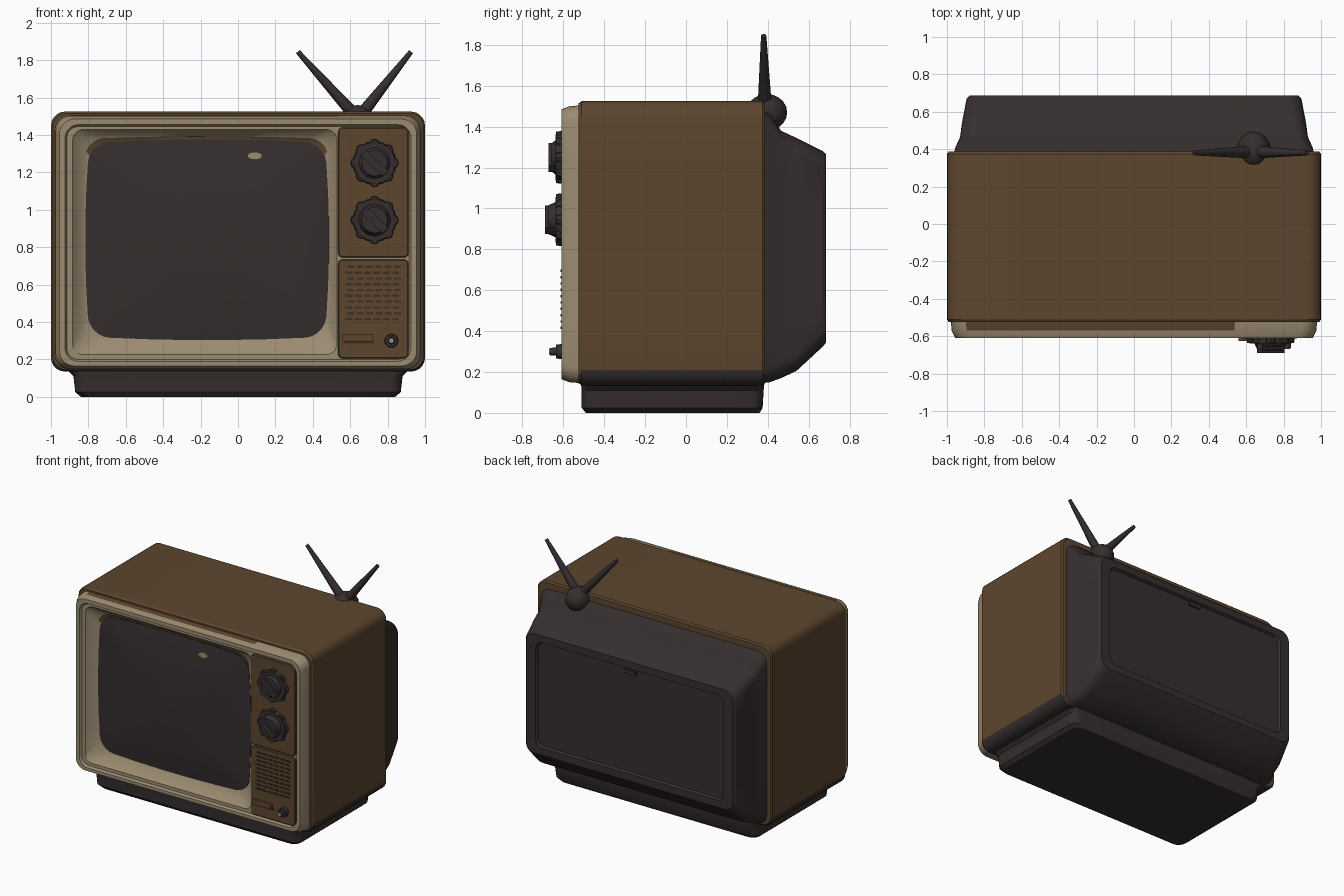
import bpy, bmesh, math
from mathutils import Matrix, Vector

cube = bpy.data.objects.get("Cube")
if cube:
    bpy.data.objects.remove(cube, do_unlink=True)


def material(name, r, g, b):
    m = bpy.data.materials.new(name)
    m.use_nodes = True
    m.diffuse_color = (r, g, b, 1)
    bsdf = next(n for n in m.node_tree.nodes if n.type == 'BSDF_PRINCIPLED')
    bsdf.inputs["Base Color"].default_value = (r, g, b, 1)
    bsdf.inputs["Roughness"].default_value = 0.8
    return m


DARK = material("charcoal", 0.036, 0.027, 0.028)
BROWN = material("walnut brown", 0.108, 0.061, 0.028)
CREAM = material("cream", 0.33, 0.26, 0.165)
SHADE = material("deep brown", 0.05, 0.028, 0.015)


def finish(name, bm, mats, rule=None, smooth=30):
    """Turn a bmesh into an object, colouring faces by an optional rule."""
    bmesh.ops.recalc_face_normals(bm, faces=bm.faces[:])
    bm.normal_update()
    if rule:
        for f in bm.faces:
            f.material_index = rule(f.normal, f.calc_center_median())
    me = bpy.data.meshes.new(name)
    bm.to_mesh(me)
    bm.free()
    for m in mats:
        me.materials.append(m)
    ob = bpy.data.objects.new(name, me)
    bpy.context.collection.objects.link(ob)
    bpy.ops.object.select_all(action='DESELECT')
    ob.select_set(True)
    bpy.context.view_layer.objects.active = ob
    bpy.ops.object.shade_smooth_by_angle(angle=math.radians(smooth))
    return ob


def ring(u0, u1, v0, v1, r, bulge=0.0, arc=5, edge=5):
    """Rounded rectangle outline; bulge pulls the corners in."""
    hu, hv, cu, cv = (u1 - u0) / 2, (v1 - v0) / 2, (u0 + u1) / 2, (v0 + v1) / 2
    pts = []
    for k, (su, sv) in enumerate([(1, 1), (-1, 1), (-1, -1), (1, -1)]):
        for i in range(arc + 1):
            a = math.pi / 2 * (k + i / arc)
            pts.append(Vector((su * (hu - r) + r * math.cos(a),
                               sv * (hv - r) + r * math.sin(a))))
    full = []
    for i, p in enumerate(pts):
        full.append(p)
        if i % (arc + 1) == arc:
            q = pts[(i + 1) % len(pts)]
            full += [p.lerp(q, j / edge) for j in range(1, edge)]
    return [(cu + p.x * (1 - bulge * (p.y / hv) ** 2),
             cv + p.y * (1 - bulge * (p.x / hu) ** 2)) for p in full]


def loft(name, sections, mats, axis='Y', rule=None, smooth=30):
    """Skin (outline, depth) sections along an axis and cap both ends."""
    bm = bmesh.new()
    rows = [[bm.verts.new((u, d, v) if axis == 'Y' else (u, v, d)) for u, v in pts]
            for pts, d in sections]
    n = len(rows[0])
    for a, b in zip(rows, rows[1:]):
        for i in range(n):
            j = (i + 1) % n
            bm.faces.new((a[i], a[j], b[j], b[i]))
    bm.faces.new(rows[0])
    bm.faces.new(rows[-1])
    return finish(name, bm, mats, rule, smooth)


def add_box(bm, x0, x1, y0, y1, z0, z1, turn=0.0):
    mid = Vector(((x0 + x1) / 2, (y0 + y1) / 2, (z0 + z1) / 2))
    mat = (Matrix.Translation(mid) @ Matrix.Rotation(turn, 4, 'Y')
           @ Matrix.Diagonal((x1 - x0, y1 - y0, z1 - z0, 1)))
    bmesh.ops.create_cube(bm, size=1, matrix=mat)


def add_rod(bm, start, end, r1, r2, sides=12):
    a, b = Vector(start), Vector(end)
    mat = Matrix.Translation((a + b) / 2) @ (b - a).to_track_quat('Z', 'Y').to_matrix().to_4x4()
    bmesh.ops.create_cone(bm, cap_ends=True, segments=sides, radius1=r1, radius2=r2,
                          depth=(b - a).length, matrix=mat)


# Cabinet shell, with its underside dark
shell = ring(-1, 1, 0.135, 1.525, 0.075)
shell_in = ring(-0.99, 0.99, 0.145, 1.515, 0.07)
loft("cabinet", [(shell_in, -0.525), (shell, -0.51), (shell, 0.375), (shell_in, 0.387)],
     [BROWN, DARK], rule=lambda n, c: int(c.z < 0.2 and n.z < -0.1))

# Plinth under the cabinet
loft("base", [(ring(-0.84, 0.84, -0.49, 0.36, 0.06), 0),
              (ring(-0.87, 0.87, -0.51, 0.375, 0.06), 0.025),
              (ring(-0.88, 0.88, -0.51, 0.38, 0.06), 0.11),
              (ring(-0.92, 0.92, -0.515, 0.384, 0.06), 0.15)], [DARK], axis='Z')

# Front bezel: raised lip, floor, then a funnel down to the screen
loft("front_bezel", [
    (ring(-0.98, 0.98, 0.145, 1.505, 0.08), -0.51),
    (ring(-0.975, 0.975, 0.15, 1.5, 0.08), -0.57),
    (ring(-0.955, 0.955, 0.165, 1.485, 0.08), -0.61),
    (ring(-0.925, 0.925, 0.19, 1.455, 0.07), -0.61),
    (ring(-0.915, 0.915, 0.2, 1.445, 0.06), -0.592),
    (ring(-0.885, 0.53, 0.225, 1.43, 0.06), -0.592),
    (ring(-0.87, 0.52, 0.24, 1.42, 0.07), -0.575),
    (ring(-0.83, 0.495, 0.295, 1.393, 0.1, 0.025), -0.538),
    (ring(-0.81, 0.48, 0.31, 1.37, 0.1, 0.035), -0.53)],
    [CREAM, BROWN],
    rule=lambda n, c: int(c.z > 1.31 and -0.545 < c.y < -0.531 and abs(c.x + 0.165) < 0.65))

# Bulging picture tube
glass = []
for s in (1, 0.85, 0.65, 0.4, 0.15):
    hx, hz = 0.652 * s, 0.537 * s
    glass.append((ring(-0.165 - hx, -0.165 + hx, 0.84 - hz, 0.84 + hz, 0.11 * s, 0.035),
                  -0.536 - 0.04 * (1 - s * s)))
loft("screen", [(glass[0][0], -0.52)] + glass, [DARK])

# Small reflection plate on the glass
bm = bmesh.new()
add_rod(bm, (0, -0.568, 0), (0, -0.56, 0), 0.02, 0.02, 16)
bmesh.ops.scale(bm, vec=(2, 1, 1), verts=bm.verts[:])
bmesh.ops.translate(bm, vec=(0.09, 0.012, 1.29), verts=bm.verts[:])
finish("screen_glint", bm, [CREAM])

# Control panels
for name, z0, z1 in (("upper_panel", 0.745, 1.44), ("lower_panel", 0.205, 0.735)):
    loft(name, [(ring(0.535, 0.912, z0, z1, 0.025), -0.585),
                (ring(0.535, 0.912, z0, z1, 0.025), -0.602),
                (ring(0.541, 0.906, z0 + 0.006, z1 - 0.006, 0.02), -0.607)], [BROWN])

# Speaker grille: rows of short slots in staggered columns
bm = bmesh.new()
for row in range(10):
    z = 0.41 + row * 0.031
    for col in range(6):
        x = 0.575 + col * 0.05 + 0.01 * (row % 2)
        add_box(bm, x, x + 0.036, -0.613, -0.605, z, z + 0.012)
finish("speaker_grille", bm, [SHADE])

# Slider and small knob below the speaker
bm = bmesh.new()
add_box(bm, 0.56, 0.72, -0.625, -0.6, 0.295, 0.335)
finish("slider", bm, [BROWN])
bm = bmesh.new()
add_box(bm, 0.565, 0.73, -0.611, -0.6, 0.285, 0.297)
finish("slider_slot", bm, [SHADE])
bm = bmesh.new()
add_rod(bm, (0.82, -0.6, 0.3), (0.82, -0.635, 0.3), 0.038, 0.034)
add_rod(bm, (0.82, -0.63, 0.3), (0.82, -0.665, 0.3), 0.02, 0.018)
finish("small_knob", bm, [DARK])
bm = bmesh.new()
add_rod(bm, (0.82, -0.664, 0.3), (0.82, -0.669, 0.3), 0.016, 0.014)
finish("small_knob_cap", bm, [CREAM])

# Two tuning dials with fluted skirts and grip bars
for name, z, front, turn in (("upper_dial", 1.25, -0.672, 0.75), ("lower_dial", 0.945, -0.69, 0.75)):
    bm = bmesh.new()
    add_rod(bm, (0.73, -0.6, z), (0.73, -0.638, z), 0.118, 0.112, 16)
    for i in range(8):
        a = math.tau * i / 8
        x, dz = 0.73 + 0.1 * math.cos(a), z + 0.1 * math.sin(a)
        add_rod(bm, (x, -0.6, dz), (x, -0.635, dz), 0.03, 0.026, 8)
    add_rod(bm, (0.73, -0.63, z), (0.73, front + 0.015, z), 0.09, 0.07, 12)
    add_box(bm, 0.65, 0.81, front, -0.63, z - 0.022, z + 0.022, turn)
    finish(name, bm, [DARK])

# Tapered rear housing with a recessed service panel
loft("rear_housing", [
    (ring(-0.965, 0.965, 0.145, 1.48, 0.08), 0.37),
    (ring(-0.955, 0.955, 0.15, 1.46, 0.08), 0.41),
    (ring(-0.93, 0.93, 0.17, 1.38, 0.08), 0.465),
    (ring(-0.92, 0.92, 0.205, 1.345, 0.08), 0.54),
    (ring(-0.895, 0.895, 0.325, 1.28, 0.08), 0.67),
    (ring(-0.88, 0.88, 0.345, 1.265, 0.07), 0.686),
    (ring(-0.8, 0.8, 0.40, 1.21, 0.05), 0.686),
    (ring(-0.79, 0.79, 0.41, 1.2, 0.045), 0.668)], [DARK])

# Latch on the service panel
bm = bmesh.new()
add_box(bm, -0.05, 0.05, 0.66, 0.684, 1.165, 1.195)
finish("panel_latch", bm, [DARK])

# Antenna mount and the two rods
bm = bmesh.new()
bmesh.ops.create_uvsphere(bm, u_segments=16, v_segments=10, radius=1,
                          matrix=Matrix.Translation((0.64, 0.395, 1.47)) @ Matrix.Diagonal((0.09, 0.1, 0.09, 1)))
finish("antenna_mount", bm, [DARK], smooth=40)
for name, side, tip in (("right_antenna", -1, 0.32), ("left_antenna", 1, 0.925)):
    bm = bmesh.new()
    add_rod(bm, (0.64 + side * 0.02, 0.385, 1.51), (tip, 0.38, 1.845), 0.034, 0.013)
    finish(name, bm, [DARK])
